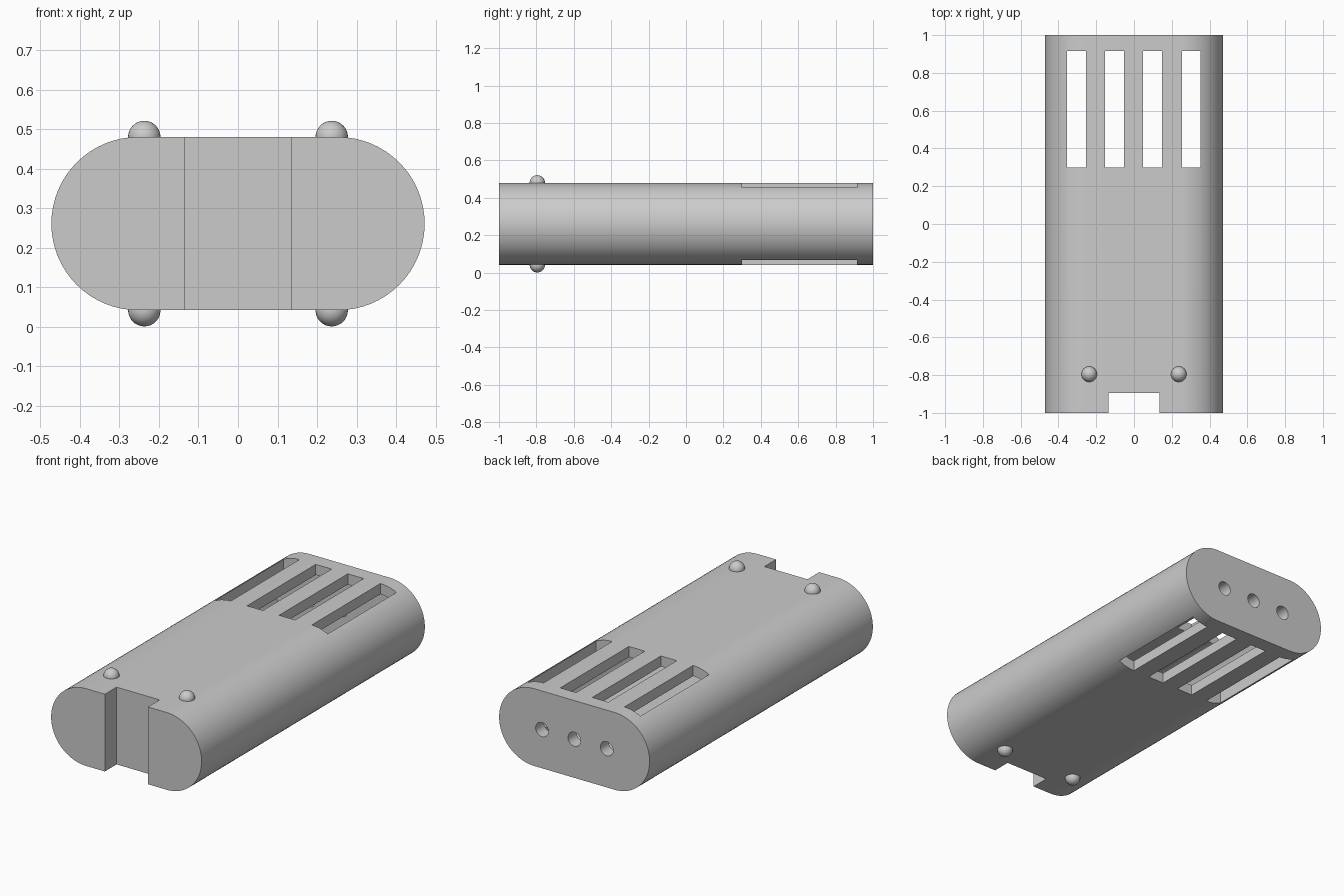
import bpy, bmesh, math
from mathutils import Matrix

if "Cube" in bpy.data.objects:
    bpy.data.objects.remove(bpy.data.objects["Cube"])

MID_Z, RADIUS, FLAT, WALL = 0.261, 0.219, 0.253, 0.06

grey = bpy.data.materials.new("light grey")
grey.diffuse_color = (0.6, 0.6, 0.6, 1)
grey.use_nodes = True
grey.node_tree.nodes["Principled BSDF"].inputs["Base Color"].default_value = grey.diffuse_color


def make_object(name, bm):
    bmesh.ops.recalc_face_normals(bm, faces=bm.faces)
    mesh = bpy.data.meshes.new(name)
    bm.to_mesh(mesh)
    bm.free()
    mesh.materials.append(grey)
    obj = bpy.data.objects.new(name, mesh)
    bpy.context.collection.objects.link(obj)
    return obj


def activate(obj):
    bpy.ops.object.select_all(action='DESELECT')
    obj.select_set(True)
    bpy.context.view_layer.objects.active = obj


def stadium(name, radius, y0, y1, steps=32):
    # Rounded-end cross-section extruded along y
    bm = bmesh.new()
    ring = []
    for side, start in ((1, -math.pi / 2), (-1, math.pi / 2)):
        for i in range(steps + 1):
            a = start + math.pi * i / steps
            ring.append(bm.verts.new((side * FLAT + radius * math.cos(a), y0,
                                      MID_Z + radius * math.sin(a))))
    face = bm.faces.new(ring)
    new = bmesh.ops.extrude_face_region(bm, geom=[face])["geom"]
    bmesh.ops.translate(bm, vec=(0, y1 - y0, 0),
                        verts=[v for v in new if isinstance(v, bmesh.types.BMVert)])
    return make_object(name, bm)


def box(name, x0, x1, y0, y1, z0=-0.2, z1=0.8):
    bm = bmesh.new()
    bmesh.ops.create_cube(bm, size=1)
    bmesh.ops.scale(bm, vec=(x1 - x0, y1 - y0, z1 - z0), verts=bm.verts)
    bmesh.ops.translate(bm, vec=((x0 + x1) / 2, (y0 + y1) / 2, (z0 + z1) / 2), verts=bm.verts)
    return make_object(name, bm)


def rod(name, x, y0, y1, radius):
    bm = bmesh.new()
    bmesh.ops.create_cone(bm, cap_ends=True, segments=32, radius1=radius, radius2=radius,
                          depth=y1 - y0,
                          matrix=Matrix.Translation((x, (y0 + y1) / 2, MID_Z))
                          @ Matrix.Rotation(math.pi / 2, 4, 'X'))
    return make_object(name, bm)


# Hollow body shell
body = stadium("body_shell", RADIUS, -1, 1)
cutters = [stadium("cavity_cutter", RADIUS - WALL, -0.835, 0.925)]

# Front notch, four vent slots through top and bottom, three holes in the back wall
cutters.append(box("notch_cutter", -0.135, 0.135, -1.2, -0.895))
for x in (-0.305, -0.103, 0.098, 0.303):
    cutters.append(box("slot_cutter", x - 0.05, x + 0.05, 0.3, 0.915))
for x in (-0.203, 0, 0.203):
    cutters.append(rod("hole_cutter", x, 0.85, 1.1, 0.04))

for cutter in cutters:
    cutter.hide_render = True
    activate(body)
    mod = body.modifiers.new("cut", 'BOOLEAN')
    mod.operation = 'DIFFERENCE'
    mod.solver = 'EXACT'
    mod.object = cutter
    bpy.ops.object.modifier_apply(modifier=mod.name)
    bpy.data.objects.remove(cutter)
activate(body)
bpy.ops.object.shade_smooth_by_angle(angle=math.radians(30))

# Round studs near the front, above and below
for x in (-0.237, 0.237):
    for z, label in ((MID_Z + RADIUS, "top"), (MID_Z - RADIUS, "bottom")):
        bm = bmesh.new()
        bmesh.ops.create_uvsphere(bm, u_segments=32, v_segments=16, radius=0.041,
                                  matrix=Matrix.Translation((x, -0.795, z)))
        stud = make_object(f"{label}_stud", bm)
        activate(stud)
        bpy.ops.object.shade_smooth_by_angle(angle=math.radians(30))
